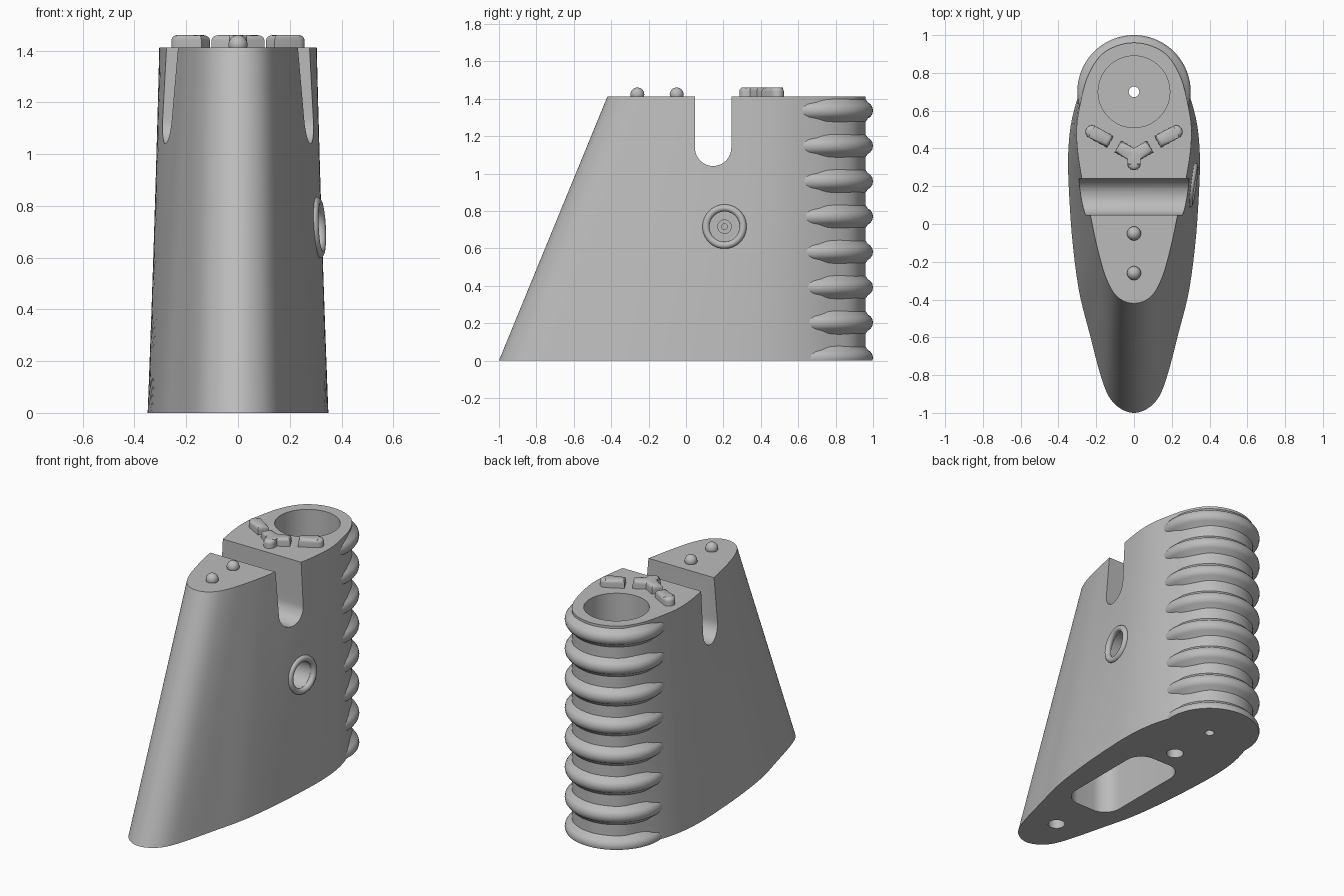
import bpy, bmesh, math
from mathutils import Vector, Matrix

if "Cube" in bpy.data.objects:
    bpy.data.objects.remove(bpy.data.objects["Cube"], do_unlink=True)

grey = bpy.data.materials.new("plain grey")
grey.use_nodes = True
grey.diffuse_color = (0.5, 0.5, 0.5, 1)
grey.node_tree.nodes["Principled BSDF"].inputs["Base Color"].default_value = (0.5, 0.5, 0.5, 1)

TOP = 1.412      # height of the deck
BORE_Y = 0.7     # axis of the ribbed rear column


def make(name, bm):
    bmesh.ops.recalc_face_normals(bm, faces=bm.faces)
    mesh = bpy.data.meshes.new(name)
    bm.to_mesh(mesh)
    bm.free()
    obj = bpy.data.objects.new(name, mesh)
    bpy.context.collection.objects.link(obj)
    mesh.materials.append(grey)
    return obj


def smooth(obj, angle=35):
    bpy.ops.object.select_all(action='DESELECT')
    obj.select_set(True)
    bpy.context.view_layer.objects.active = obj
    bpy.ops.object.shade_smooth_by_angle(angle=math.radians(angle))


def loft(bm, loops, cap=True, close=True):
    rows = [[bm.verts.new(p) for p in loop] for loop in loops]
    n = len(rows[0])
    for a, b in zip(rows, rows[1:]):
        for i in range(n if close else n - 1):
            j = (i + 1) % n
            bm.faces.new((a[i], a[j], b[j], b[i]))
    if cap:
        bm.faces.new(rows[0][::-1])
        bm.faces.new(rows[-1])
    return rows


def closed_curve(half, steps=5):
    # mirror a half outline and smooth it into a closed loop
    pts = [Vector(p) for p in half]
    pts += [Vector((-p.x, p.y)) for p in pts[-2:0:-1]]
    n, out = len(pts), []
    for i in range(n):
        a, b, c, d = (pts[(i + k) % n] for k in (-1, 0, 1, 2))
        for s in range(steps):
            t = s / steps
            out.append(0.5 * (2 * b + (c - a) * t + (2 * a - 5 * b + 4 * c - d) * t ** 2
                              + (3 * b - a - 3 * c + d) * t ** 3))
    return out


def arc(cx, cy, r, start, end, steps=12):
    angles = [math.radians(start + (end - start) * i / steps) for i in range(steps + 1)]
    return [(cx + r * math.cos(a), cy + r * math.sin(a)) for a in angles]


# Tapered body
rear = [(0.25, 0.77), (0.184, 0.884), (0.1, 0.94), (0, 0.96)]
base = [(0, -1), (0.075, -0.975), (0.135, -0.91), (0.18, -0.79), (0.235, -0.58),
        (0.29, -0.36), (0.325, -0.1), (0.343, 0.15), (0.349, 0.35), (0.335, 0.52), (0.3, 0.66)]
deck = [(0, -0.42), (0.06, -0.405), (0.11, -0.36), (0.15, -0.28), (0.178, -0.19),
        (0.205, -0.08), (0.232, 0.05), (0.268, 0.2), (0.297, 0.37), (0.304, 0.5), (0.29, 0.61)]
low, high = closed_curve(base + rear), closed_curve(deck + rear)
bm = bmesh.new()
levels = 6
loft(bm, [[(*a.lerp(b, k / levels), TOP * k / levels) for a, b in zip(low, high)]
          for k in range(levels + 1)])
body = make("body", bm)


def cut(cutter):
    mod = body.modifiers.new("cut", 'BOOLEAN')
    mod.operation, mod.solver, mod.object = 'DIFFERENCE', 'EXACT', cutter
    bpy.ops.object.select_all(action='DESELECT')
    bpy.context.view_layer.objects.active = body
    bpy.ops.object.modifier_apply(modifier=mod.name)
    bpy.data.objects.remove(cutter, do_unlink=True)


def prism(outline, place, lo, hi):
    bm = bmesh.new()
    loft(bm, [[place(u, v, w) for u, v in outline] for w in (lo, hi)])
    return make("cutter", bm)


def upright(u, v, w):
    return (u, v, w)


def sideways(u, v, w):
    return (w, u, v)


def circle(u, v, r):
    return arc(u, v, r, 0, 360, 40)[:-1]


# Cross slot with a round floor
slot_y, slot_r = 0.145, 0.097
cut(prism([(slot_y - slot_r, 1.6)] + arc(slot_y, 1.137, slot_r, 180, 360, 20)
          + [(slot_y + slot_r, 1.6)], sideways, -0.6, 0.6))

# Bore, drain hole and two mounting holes
for y, r, lo, hi in ((BORE_Y, 0.19, 0.12, 1.6), (BORE_Y, 0.028, -0.2, 0.3),
                     (0.38, 0.05, -0.2, 0.3), (-0.72, 0.05, -0.2, 0.3)):
    cut(prism(circle(0, y, r), upright, lo, hi))

# Rounded cavity underneath
cx, cr = 0.06, 0.11
cavity = (arc(cx, 0.14, cr, 0, 90) + arc(-cx, 0.14, cr, 90, 180)
          + arc(-cx, -0.34, cr, 180, 270) + arc(cx, -0.34, cr, 270, 360))
cut(prism(cavity, upright, -0.2, 0.55))

# Stepped side port
port_y, port_z = 0.206, 0.716
for r, depth in ((0.09, 0.12), (0.036, 0.08), (0.015, 0.04)):
    cut(prism(circle(port_y, port_z, r), sideways, depth, 0.6))
smooth(body)

# Rim around the side port
bpy.ops.mesh.primitive_torus_add(major_radius=0.1, minor_radius=0.019, major_segments=48,
                                 minor_segments=16, location=(0.307, port_y, port_z))
rim = bpy.context.object
rim.name = "port_rim"
rim.rotation_euler = Vector((1, -0.14, 0.05)).to_track_quat('Z', 'Y').to_euler()
rim.data.materials.append(grey)
smooth(rim, 60)

# Grip ribs wrapped around the rear column
flank = [(0.25, 0.066), (0.262, 0.058), (0.272, 0.043), (0.286, 0.034), (0.296, 0.019)]
rib = [(r, -z) for r, z in flank] + [(0.3, 0)] + flank[::-1]
for i in range(8):
    z0 = 0.014 + i * 0.189
    bm = bmesh.new()
    sweep = arc(0, 0, 1, -22, 202, 56)
    loft(bm, [[(c * r, BORE_Y + s * r, max(0, z0 + z)) for r, z in rib] for c, s in sweep])
    bmesh.ops.remove_doubles(bm, verts=bm.verts, dist=0.0005)
    smooth(make(f"grip_rib_{i + 1}", bm), 50)


# Raised bars on the deck, each with a choice of round ends
def bar(name, start, end, round_start, round_end, w=0.035):
    a, b = Vector(start), Vector(end)
    length = (b - a).length
    outline = arc(length, 0, w, -90, 90) if round_end else [(length, -w), (length, w)]
    outline += arc(0, 0, w, 90, 270) if round_start else [(0, w), (0, -w)]
    turn = Matrix.Rotation(math.atan2((b - a).y, (b - a).x), 2)
    flat = [turn @ Vector(p) + a for p in outline]
    bm = bmesh.new()
    rows = loft(bm, [[(*p, z) for p in flat] for z in (TOP - 0.02, 1.46)])
    crest = [e for e in bm.edges if all(v in rows[1] for v in e.verts)]
    bmesh.ops.bevel(bm, geom=crest, offset=0.02, segments=4, profile=0.5, affect='EDGES')
    smooth(make(name, bm), 40)


hub = (0, 0.362)
bar("centre_bar", hub, (0, 0.32), True, True)
for side, s in (("left", 1), ("right", -1)):
    bar(f"{side}_inner_bar", hub, (s * 0.085, 0.41), True, False)
    bar(f"{side}_outer_bar", (s * 0.125, 0.435), (s * 0.222, 0.488), False, True)

# Domed studs on the front deck
for i, y in enumerate((-0.05, -0.26)):
    bm = bmesh.new()
    bmesh.ops.create_uvsphere(bm, u_segments=24, v_segments=16, radius=0.037,
                              matrix=Matrix.Translation((0, y, 1.423)))
    smooth(make(f"stud_{i + 1}", bm), 60)
